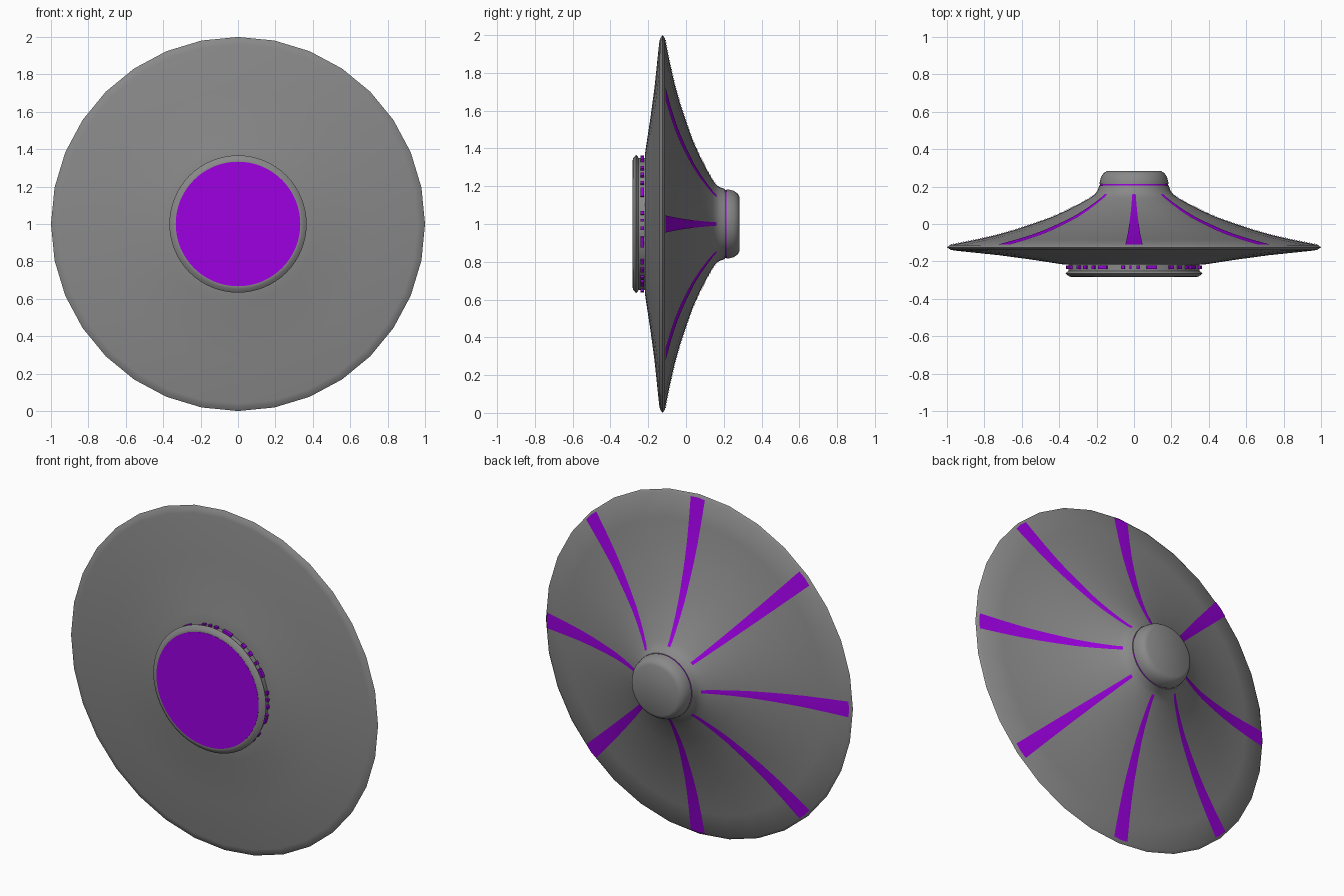
import bpy, bmesh, math
from math import sin, cos, radians, pi

if "Cube" in bpy.data.objects:
    bpy.data.objects.remove(bpy.data.objects["Cube"])


def material(name, color):
    m = bpy.data.materials.new(name)
    m.diffuse_color = color
    m.use_nodes = True
    m.node_tree.nodes["Principled BSDF"].inputs["Base Color"].default_value = m.diffuse_color
    return m


PURPLE = material("purple_glow", (0.34, 0.0, 0.76, 1))
GREY = material("dark_grey", (0.25, 0.25, 0.25, 1))


def place(r, ang, y):
    # ang is measured from straight up, towards +x
    return (r * sin(ang), y, 1 + r * cos(ang))


def finish(name, bm, mat, angle=35):
    me = bpy.data.meshes.new(name)
    bm.to_mesh(me)
    bm.free()
    ob = bpy.data.objects.new(name, me)
    bpy.context.collection.objects.link(ob)
    me.materials.append(mat)
    bpy.ops.object.select_all(action='DESELECT')
    ob.select_set(True)
    bpy.context.view_layer.objects.active = ob
    bpy.ops.object.shade_smooth_by_angle(angle=radians(angle))
    return ob


def lathe(name, profile, n, mat=GREY, angle=35):
    # revolve (radius, y) points about the y axis and cap both ends
    bm = bmesh.new()
    rings = [[bm.verts.new(place(r, 2 * pi * i / n, y)) for i in range(n)]
             for r, y in profile]
    for a, b in zip(rings, rings[1:]):
        for i in range(n):
            j = (i + 1) % n
            bm.faces.new((a[i], a[j], b[j], b[i]))
    bm.faces.new(rings[0])
    bm.faces.new(rings[-1])
    bmesh.ops.recalc_face_normals(bm, faces=bm.faces)
    return finish(name, bm, mat, angle)


# Saucer body: shallow front, bevelled rim, concave flare at the back
flare = [(0.985, -0.112), (0.85, -0.085), (0.74, -0.060), (0.64, -0.032), (0.54, 0.001),
         (0.44, 0.037), (0.36, 0.073), (0.29, 0.109), (0.235, 0.140), (0.21, 0.158)]
front = [(0.33, -0.218), (0.38, -0.216), (0.42, -0.210), (0.55, -0.19),
         (0.72, -0.167), (0.96, -0.142), (0.98, -0.138), (1.0, -0.125)]
neck = [(0.195, 0.178), (0.185, 0.207)]
lathe("saucer_body", front + flare + neck, 32)

# Back cap with a thin glowing seam
lathe("cap_seam", [(0.181, 0.203), (0.181, 0.217)], 64, PURPLE)
lathe("back_cap", [(0.184, 0.215), (0.183, 0.225), (0.176, 0.252),
                   (0.163, 0.272), (0.145, 0.2825)], 64)

# Front hub: inner core, pointed lip and glowing disc
lathe("hub_core", [(0.350, -0.252), (0.350, -0.20)], 64)
lathe("hub_lip", [(0.335, -0.2825), (0.346, -0.281), (0.367, -0.264),
                  (0.347, -0.248), (0.33, -0.248)], 64)
lathe("glow_disc", [(0.333, -0.2835), (0.333, -0.275)], 64, PURPLE)

# Glowing dashes around the hub groove, same pattern every quarter turn
bm = bmesh.new()
dashes = [(2, 5), (11, 20), (32, 36), (41, 45), (51, 54), (58, 66), (79, 82), (86, 88)]
for q in range(4):
    for a0, a1 in dashes:
        steps = max(1, round((a1 - a0) / 4))
        rows = []
        for k in range(steps + 1):
            a = radians(q * 90 + a0 + (a1 - a0) * k / steps)
            rows.append([bm.verts.new(place(r, a, y)) for r, y in
                         ((0.34, -0.241), (0.363, -0.241), (0.363, -0.223), (0.34, -0.223))])
        for s, t in zip(rows, rows[1:]):
            for i in range(4):
                j = (i + 1) % 4
                bm.faces.new((s[i], s[j], t[j], t[i]))
        bm.faces.new(rows[0])
        bm.faces.new(rows[-1])
bmesh.ops.recalc_face_normals(bm, faces=bm.faces)
finish("hub_dashes", bm, PURPLE)

# Eight tapering stripes that lie on the flare
bm = bmesh.new()
slope = math.tan(pi / 32)
for s in range(8):
    a = s * pi / 4
    rows = []
    for r, y in flare:
        w = 0.009 + 0.037 * (r - 0.21) / 0.775
        row = []
        for x in (-w, 0, w):
            d = r - abs(x) * slope + 0.001
            row.append(bm.verts.new((d * sin(a) + x * cos(a), y + 0.0025,
                                     1 + d * cos(a) - x * sin(a))))
        rows.append(row)
    for p, q in zip(rows, rows[1:]):
        for i in range(2):
            bm.faces.new((p[i], p[i + 1], q[i + 1], q[i]))
# open strips: make every face point towards the back
bm.normal_update()
bmesh.ops.reverse_faces(bm, faces=[f for f in bm.faces if f.normal.y < 0])
finish("back_stripes", bm, PURPLE)
